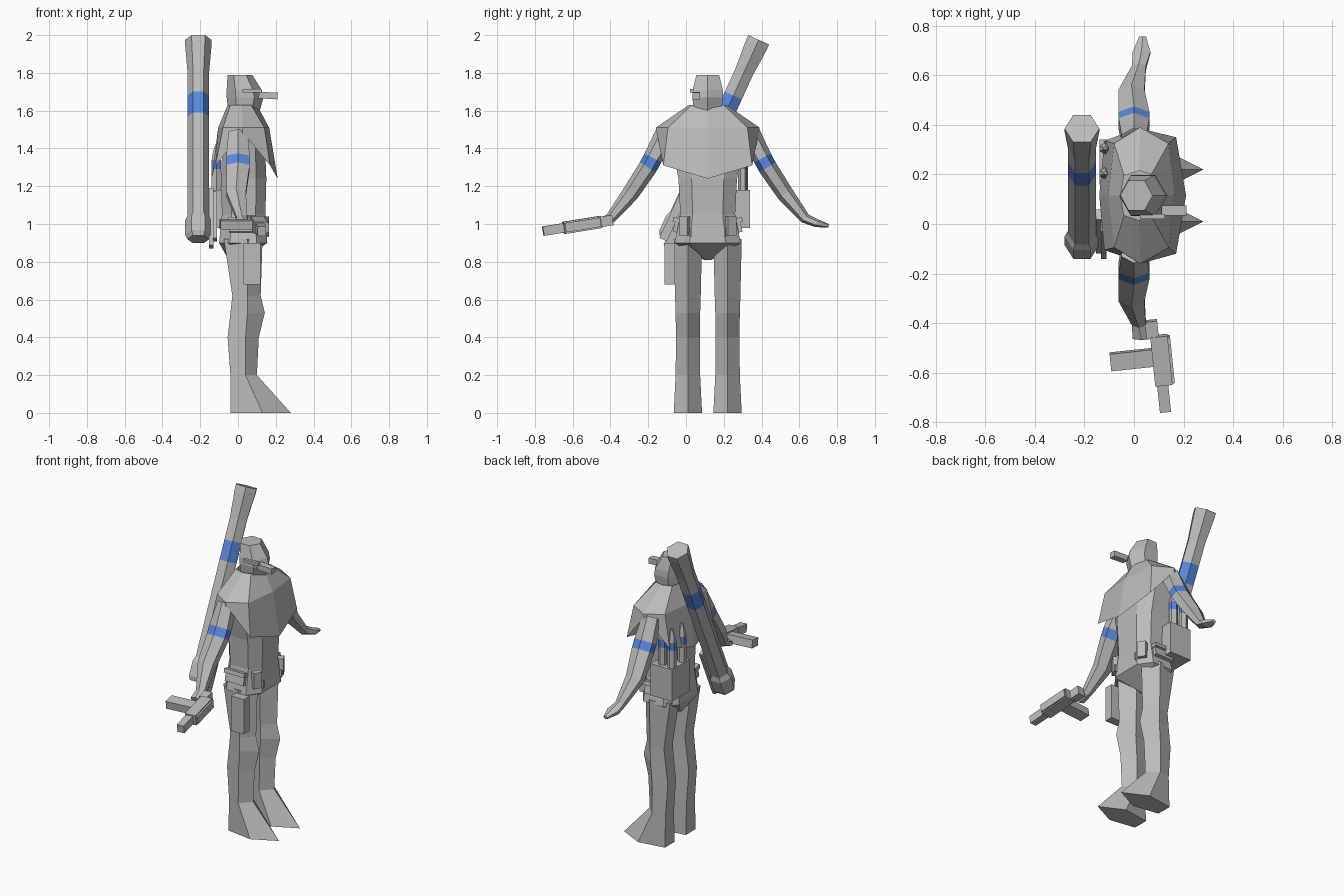
import bpy, bmesh
from math import cos, sin, pi, radians
from mathutils import Vector, Matrix, Euler

cube = bpy.data.objects.get("Cube")
if cube:
    bpy.data.objects.remove(cube, do_unlink=True)


def material(name, rgb):
    m = bpy.data.materials.new(name)
    m.use_nodes = True
    m.diffuse_color = (*rgb, 1)
    m.node_tree.nodes["Principled BSDF"].inputs["Base Color"].default_value = (*rgb, 1)
    return m


GREY = material("plain grey", (0.5, 0.5, 0.5))
BLUE = material("band blue", (0.1, 0.25, 0.74))
MID = 0.115  # body centre line in y


def finish(name, bm):
    bmesh.ops.recalc_face_normals(bm, faces=bm.faces)
    mesh = bpy.data.meshes.new(name)
    bm.to_mesh(mesh)
    bm.free()
    mesh.materials.append(GREY)
    mesh.materials.append(BLUE)
    ob = bpy.data.objects.new(name, mesh)
    bpy.context.collection.objects.link(ob)
    return ob


def loft(name, rings, blue=(), caps=True):
    """Skin a list of rings; segments listed in blue get the band colour."""
    bm = bmesh.new()
    rows = [[bm.verts.new(p) for p in ring] for ring in rings]
    n = len(rows[0])
    for i in range(len(rows) - 1):
        for j in range(n):
            k = (j + 1) % n
            f = bm.faces.new((rows[i][j], rows[i][k], rows[i + 1][k], rows[i + 1][j]))
            f.material_index = int(i in blue)
    if caps:
        bm.faces.new(rows[0])
        bm.faces.new(rows[-1])
    return finish(name, bm)


def box(name, centre, size, rot=(0, 0, 0)):
    bm = bmesh.new()
    turn = Euler([radians(a) for a in rot]).to_matrix().to_4x4()
    bmesh.ops.create_cube(bm, size=1, matrix=Matrix.Translation(centre) @ turn @ Matrix.Diagonal((*size, 1)))
    return finish(name, bm)


def octagon(x0, x1, hy, z, cut=0.55):
    cx, hx = (x0 + x1) / 2, (x1 - x0) / 2
    corners = [(1, cut), (cut, 1), (-cut, 1), (-1, cut), (-1, -cut), (-cut, -1), (cut, -1), (1, -cut)]
    return [(cx + hx * a, MID + hy * b, z) for a, b in corners]


def hexagon(x0, x1, hy, z):
    cx, hx = (x0 + x1) / 2, (x1 - x0) / 2
    return [(cx + hx * cos(a * pi / 3), MID + hy * sin(a * pi / 3) / sin(pi / 3), z) for a in range(6)]


def limb(name, stations, blue=()):
    """Six-sided limb in a y-z plane; station = (y, z, x, half width, half depth)."""
    rings = []
    for i, (y, z, x, w, d) in enumerate(stations):
        a, b = stations[max(i - 1, 0)], stations[min(i + 1, len(stations) - 1)]
        along = Vector((0, b[0] - a[0], b[1] - a[1])).normalized()
        across = Vector((0, -along.z, along.y))
        rings.append([Vector((x, y, z)) + Vector((1, 0, 0)) * w * sin(t * pi / 3) / sin(pi / 3)
                      + across * d * cos(t * pi / 3) for t in range(6)])
    return loft(name, rings, blue)


# Torso, with the shorts narrowing between the legs
loft("torso", [octagon(-0.05, 0.03, 0.02, 0.81), octagon(-0.1, 0.155, 0.175, 0.9),
               octagon(-0.085, 0.145, 0.145, 1.05), octagon(-0.09, 0.15, 0.155, 1.24),
               octagon(-0.08, 0.14, 0.2, 1.48)])


# Poncho, with the hem raised over the arms
def cape_ring(front, fdiag, side, bdiag, back):
    half = [fdiag, side, bdiag]
    pts = [front] + half + [back] + [(x, -y, z) for x, y, z in reversed(half)]
    return [(x, y + MID, z) for x, y, z in pts]


loft("poncho", [
    cape_ring((0.1, 0, 1.63), (0.07, 0.085, 1.63), (0.02, 0.1, 1.63), (-0.04, 0.08, 1.63), (-0.055, 0, 1.63)),
    cape_ring((0.165, 0, 1.51), (0.14, 0.21, 1.51), (0.025, 0.275, 1.51), (-0.08, 0.21, 1.51), (-0.105, 0, 1.51)),
    cape_ring((0.21, 0, 1.24), (0.17, 0.235, 1.31), (0.025, 0.27, 1.485), (-0.12, 0.22, 1.31), (-0.14, 0, 1.24)),
], caps=False)

# Head and eyepiece
loft("head", [hexagon(-0.05, 0.11, 0.07, 1.58), hexagon(-0.06, 0.135, 0.082, 1.67),
              hexagon(-0.06, 0.125, 0.08, 1.71), hexagon(-0.055, 0.075, 0.06, 1.79)])
box("eyepiece", (0.16, 0.055, 1.68), (0.1, 0.04, 0.035), (0, 3, 0))
box("eyepiece_arm", (0.075, 0.03, 1.705), (0.1, 0.02, 0.018))

# Legs: z, front x, middle x, back x, half width
LEG = [(0, 0.28, 0.13, -0.04, 0.075), (0.2, 0.1, 0.04, -0.04, 0.065), (0.4, 0.11, 0.04, -0.055, 0.063),
       (0.53, 0.142, 0.05, -0.04, 0.065), (0.62, 0.12, 0.05, -0.03, 0.068), (0.92, 0.13, 0.05, -0.075, 0.075)]
# Arms, hanging outward with a coloured band
ARM = [(0.335, 1.475, 0, 0.05, 0.06), (0.405, 1.35, 0, 0.062, 0.05), (0.432, 1.3, 0, 0.062, 0.05),
       (0.525, 1.16, -0.01, 0.052, 0.045), (0.63, 1.03, 0.02, 0.028, 0.028),
       (0.69, 1.005, 0.03, 0.036, 0.022), (0.755, 0.99, 0.035, 0.014, 0.01)]

for side, s in (("left", 1), ("right", -1)):
    cy = MID + s * 0.105
    loft(side + "_leg", [[(f, cy, z), (m, cy + w, z), (b, cy + w * 0.65, z), (b, cy - w * 0.65, z), (m, cy - w, z)]
                         for z, f, m, b, w in LEG])
    arm = [(MID + s * (y - MID), z, x, w, d) for y, z, x, w, d in ARM]
    limb(side + "_arm", arm if s > 0 else arm[:-1], blue=(1,))
    # Hip pockets
    box(side + "_hip_pocket", (0.02, MID + s * 0.16, 0.99), (0.13, 0.035, 0.07), (s * 12, 0, 0))
    box(side + "_pocket_flap", (0.02, MID + s * 0.162, 1.02), (0.14, 0.045, 0.025), (s * 12, 0, 0))
    box(side + "_front_pouch", (0.125, MID + s * 0.115, 0.99), (0.06, 0.05, 0.1), (0, 0, s * 30))
    box(side + "_front_tab", (0.155, MID + s * 0.09, 0.955), (0.02, 0.008, 0.045))

# Thigh holster
box("thigh_holster", (0.075, -0.085, 0.79), (0.09, 0.055, 0.22))

# Compact gun in the right hand
GUN = Vector((0.105, -0.55, 0.995))
TILT = (9, 0, 6)
turn = Euler([radians(a) for a in TILT]).to_matrix()
for name, offset, size in [("gun_body", (0.005, 0, 0), (0.07, 0.2, 0.065)),
                           ("gun_barrel", (0, -0.155, 0), (0.045, 0.11, 0.05)),
                           ("gun_stock", (-0.02, 0.13, 0), (0.05, 0.07, 0.055)),
                           ("gun_top", (0.03, 0, 0), (0.04, 0.19, 0.05)),
                           ("gun_grip", (-0.105, 0.015, 0), (0.19, 0.07, 0.05))]:
    box(name, GUN + turn @ Vector(offset), size, TILT)

# Launcher tube slung over the back
TOP = Vector((-0.21, 0.385, 1.975))
DOWN = Vector((0, -0.414, -0.91))


def tube_point(dist):
    p = TOP + DOWN * dist
    return p.y, p.z, p.x


def tube_ring(dist, r):
    c = TOP + DOWN * dist
    side = Vector((0, 0.91, -0.414))
    return [c + Vector((r * cos(t * pi / 3), 0, 0)) + side * r * sin(t * pi / 3) for t in range(6)]


loft("launcher_tube", [tube_ring(d, r) for d, r in
                       [(0, 0.07), (0.03, 0.07), (0.19, 0.057), (0.324, 0.057), (0.445, 0.057), (1.02, 0.057),
                        (1.05, 0.07), (1.135, 0.07), (1.16, 0.058)]], blue=(3,))

# Flat sheaths beside the tube
for i, (y, z, length) in enumerate([(-0.03, 1.03, 0.33), (-0.065, 1.04, 0.27)]):
    box(f"sheath_{i + 1}", (-0.142 + 0.02 * i, y, z), (0.022, 0.045, length), (-24.5, 0, 0))

# Pack on the left hip with three banded rockets
box("rocket_pack", (-0.065, 0.25, 1.08), (0.15, 0.18, 0.2))
for i, (x, y) in enumerate([(-0.115, 0.305), (-0.115, 0.205), (-0.045, 0.3)]):
    limb(f"rocket_{i + 1}", [(y, z, x, r, r) for z, r in
                             [(1.12, 0.024), (1.29, 0.024), (1.34, 0.024), (1.37, 0.02), (1.42, 0.006)]], blue=(1,))
